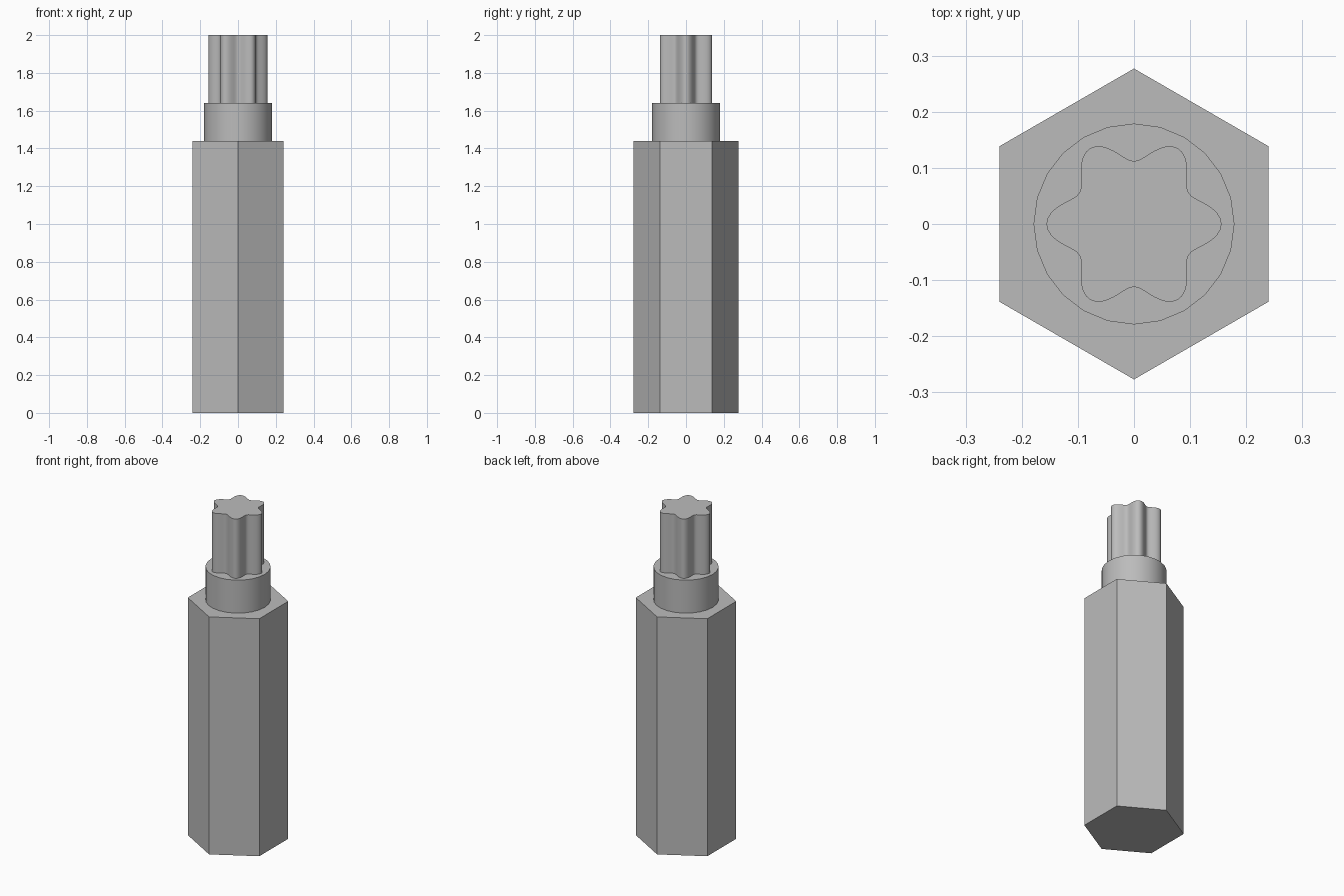
import bpy
import bmesh
from math import cos, sin, pi, radians

cube = bpy.data.objects.get("Cube")
if cube:
    bpy.data.objects.remove(cube, do_unlink=True)

# Single plain steel colour
steel = bpy.data.materials.new("steel_grey")
steel.use_nodes = True
colour = (0.5, 0.5, 0.5, 1)
steel.diffuse_color = colour
steel.node_tree.nodes["Principled BSDF"].inputs["Base Color"].default_value = colour


def prism(name, sides, radius, z0, z1, start=0.0, smooth=True):
    """Extrude the outline radius(angle) from z0 up to z1."""
    bm = bmesh.new()
    angles = [start + 2 * pi * i / sides for i in range(sides)]
    base = bm.faces.new([bm.verts.new((radius(a) * cos(a), radius(a) * sin(a), z0))
                         for a in angles])
    top = bmesh.ops.extrude_face_region(bm, geom=[base], use_keep_orig=True)
    bmesh.ops.translate(bm, vec=(0, 0, z1 - z0),
                        verts=[v for v in top["geom"] if isinstance(v, bmesh.types.BMVert)])
    bmesh.ops.recalc_face_normals(bm, faces=bm.faces[:])
    mesh = bpy.data.meshes.new(name)
    bm.to_mesh(mesh)
    bm.free()
    mesh.materials.append(steel)
    obj = bpy.data.objects.new(name, mesh)
    bpy.context.collection.objects.link(obj)
    if smooth:
        bpy.ops.object.select_all(action='DESELECT')
        obj.select_set(True)
        bpy.context.view_layer.objects.active = obj
        bpy.ops.object.shade_smooth_by_angle(angle=radians(35))
    return obj


# Hexagonal shank, round collar and six-lobed driving tip
prism("hex_shank", 6, lambda a: 0.277, 0, 1.44, start=pi / 6, smooth=False)
prism("round_collar", 24, lambda a: 0.179, 1.44, 1.64)
prism("lobed_tip", 96, lambda a: 0.134 + 0.022 * cos(6 * a), 1.64, 2)
